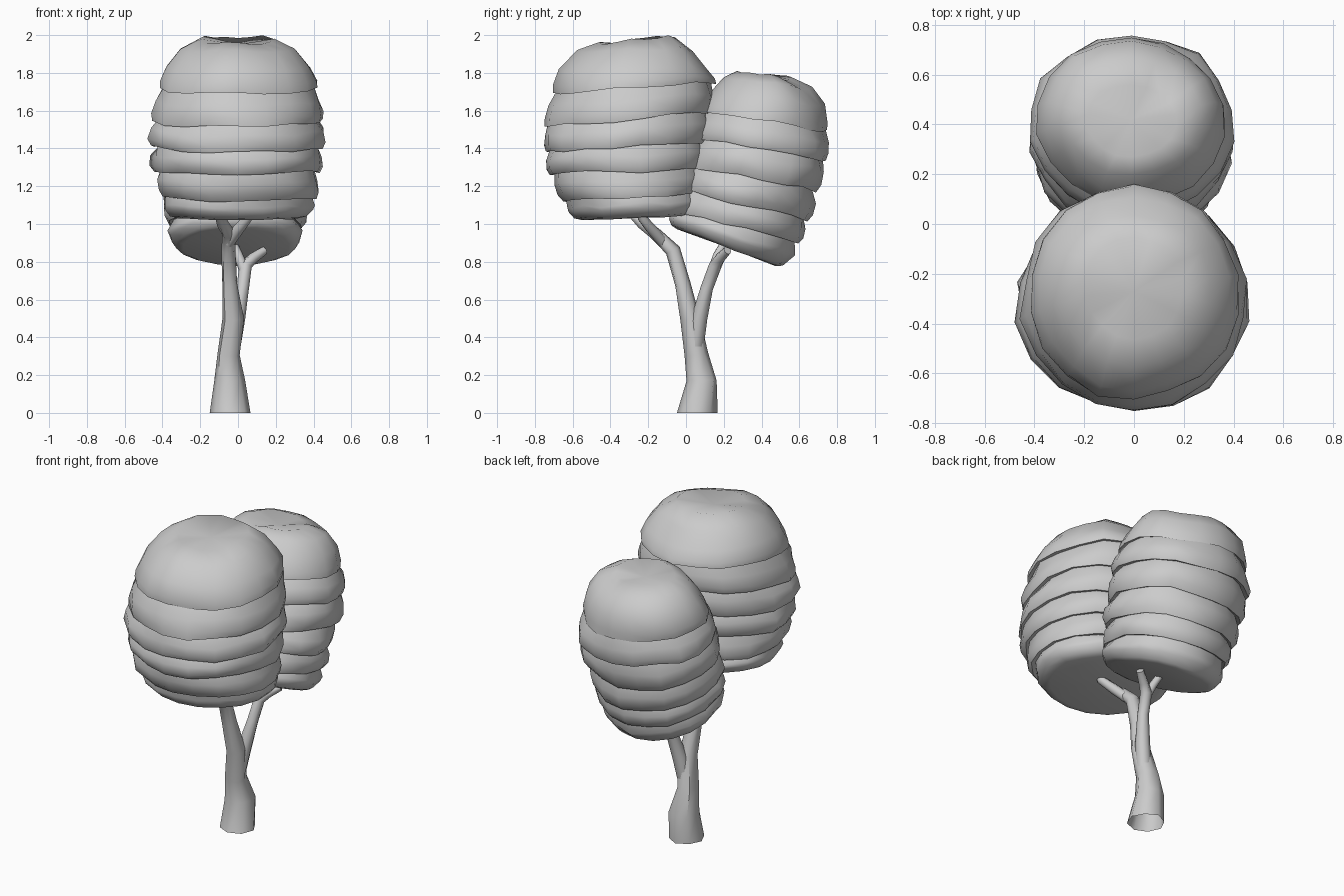
import bpy, bmesh, math
from mathutils import Vector, noise

if "Cube" in bpy.data.objects:
    bpy.data.objects.remove(bpy.data.objects["Cube"])

SEGS = 18


def finish(bm, name, angle):
    bmesh.ops.recalc_face_normals(bm, faces=bm.faces)
    me = bpy.data.meshes.new(name)
    bm.to_mesh(me)
    bm.free()
    ob = bpy.data.objects.new(name, me)
    bpy.context.collection.objects.link(ob)
    bpy.ops.object.select_all(action='DESELECT')
    ob.select_set(True)
    bpy.context.view_layer.objects.active = ob
    bpy.ops.object.shade_smooth_by_angle(angle=math.radians(angle))
    return ob


def bridge(bm, rings):
    for a, b in zip(rings, rings[1:]):
        n = len(a)
        for i in range(n):
            bm.faces.new((a[i], a[(i + 1) % n], b[(i + 1) % n], b[i]))


def fan(bm, ring, point):
    v = bm.verts.new(point)
    for i in range(len(ring)):
        bm.faces.new((ring[i], ring[(i + 1) % len(ring)], v))


def crown(name, creases, dome, top, cx, seed):
    """Stacked overlapping tiers; sections are (y0, z0, y1, z1, half width x)."""
    bm = bmesh.new()
    rings = []

    def ring(sec, scale, key, amp, lift=0.025):
        y0, z0, y1, z1, rx = sec
        c = Vector((cx, (y0 + y1) / 2, (z0 + z1) / 2))
        h = Vector((0, (y1 - y0) / 2, (z1 - z0) / 2))
        vs = []
        for i in range(SEGS):
            a = math.tau * i / SEGS
            d = Vector((rx * math.sin(a), 0, 0)) + h * math.cos(a)
            p = Vector((2 * math.cos(a), 2 * math.sin(a), key * 1.7 + seed))
            s = scale + amp * noise.noise(p)
            # waviness of a crease is shared by the rings on both sides of it
            q = Vector((1.8 * math.cos(a), 1.8 * math.sin(a), round(key) * 2.3 + seed))
            dz = lift * noise.noise(q)
            vs.append(bm.verts.new(c + d * s + Vector((0, 0, dz))))
        rings.append(vs)

    def mix(a, b, t):
        return [p + (q - p) * t for p, q in zip(a, b)]

    # rounded underside, then bulging tiers each with an overhanging lip
    ring(creases[0], 0.86, 0, 0.03, 0.01)
    for k, (a, b) in enumerate(zip(creases, creases[1:])):
        if k:
            ring(mix(a, b, -0.05), 1.01, k, 0.07)
            ring(mix(a, b, 0.2), 1.045, k + .15, 0.09)
        else:
            ring(mix(a, b, 0.1), 0.965, 0, 0.03, 0.01)
            ring(mix(a, b, 0.4), 1.025, 0.15, 0.05, 0.01)
        ring(mix(a, b, 0.6), 1.03, k + .3, 0.08)
        ring(mix(a, b, 1.0), 0.955, k + .8, 0.05)
    # top cap tier
    c = creases[-1]
    ring(mix(c, dome[0], -0.06), 1.0, 5, 0.06)
    ring(mix(c, dome[0], 0.3), 1.025, 5.15, 0.07)
    for j, d in enumerate(dome):
        ring(d, 1.0, 5.3 + j * .06, 0.06)
    bridge(bm, rings)
    y0, z0, y1, z1, _ = creases[0]
    fan(bm, rings[0], (cx, (y0 + y1) / 2, (z0 + z1) / 2))
    fan(bm, rings[-1], top)
    return finish(bm, name, 55)


def branch(name, pts, sides=8, bump=0.0):
    """Tapered limb through (x, y, z, radius) points, open at the root."""
    bm = bmesh.new()
    rings = []
    P = [Vector(p[:3]) for p in pts]
    for i, p in enumerate(P):
        t = P[min(i + 1, len(P) - 1)] - P[max(i - 1, 0)]
        if P[i].z == 0:
            t = Vector((0, 0, 1))
        t.normalize()
        u = Vector((0, 1, 0)).cross(t).normalized()
        w = t.cross(u)
        ring = []
        for k in range(sides):
            a = math.tau * k / sides
            r = pts[i][3] * (1 + bump * noise.noise((2 * math.cos(a), 2 * math.sin(a), i * .9)))
            ring.append(bm.verts.new(p + (u * math.cos(a) + w * math.sin(a)) * r))
        rings.append(ring)
    bridge(bm, rings)
    fan(bm, rings[-1], P[-1])
    return finish(bm, name, 50)


# Larger front crown
crown("front_crown",
      [(-.60, 1.02, .08, 1.045, .38), (-.65, 1.13, .08, 1.17, .41),
       (-.71, 1.27, .09, 1.30, .43), (-.74, 1.39, .11, 1.44, .445),
       (-.74, 1.52, .13, 1.60, .44), (-.71, 1.69, .15, 1.75, .415)],
      [(-.67, 1.81, .11, 1.83, .385), (-.57, 1.91, .04, 1.92, .31),
       (-.46, 1.95, -.05, 1.99, .2)], (0, -.27, 1.95), 0, 3.1)

# Smaller leaning back crown
crown("back_crown",
      [(-.09, .99, .52, .765, .33), (-.07, 1.08, .59, .91, .35),
       (-.04, 1.19, .64, 1.03, .37), (0, 1.31, .69, 1.18, .385),
       (.04, 1.46, .74, 1.35, .39), (.08, 1.60, .75, 1.50, .375)],
      [(.13, 1.69, .74, 1.63, .34), (.20, 1.77, .67, 1.72, .28),
       (.27, 1.805, .56, 1.77, .18)], (-.01, .42, 1.76), -.01, 7.7)

# Trunk flowing into the front limb
branch("trunk", [(-.042, .06, 0, .108), (-.045, .08, .17, .08),
                 (-.05, .055, .31, .062), (-.025, .025, .5, .052),
                 (-.045, -.02, .68, .043), (-.05, -.07, .86, .038),
                 (-.05, -.16, .95, .034), (-.08, -.23, 1.0, .03),
                 (-.11, -.31, 1.08, .022)], bump=.25)
branch("front_twig", [(-.05, -.12, .9, .03), (0, -.18, .97, .03),
                      (.05, -.23, 1.03, .025), (.07, -.25, 1.1, .02)])

# Back limb and its twigs
branch("back_limb", [(-.03, .05, .36, .045), (-.005, .07, .5, .043),
                     (.025, .11, .66, .033), (.04, .155, .78, .034),
                     (.08, .18, .82, .028), (.14, .22, .86, .022)])
branch("back_twig", [(.035, .14, .75, .028), (.0, .17, .84, .024),
                     (-.04, .22, .93, .02)])
